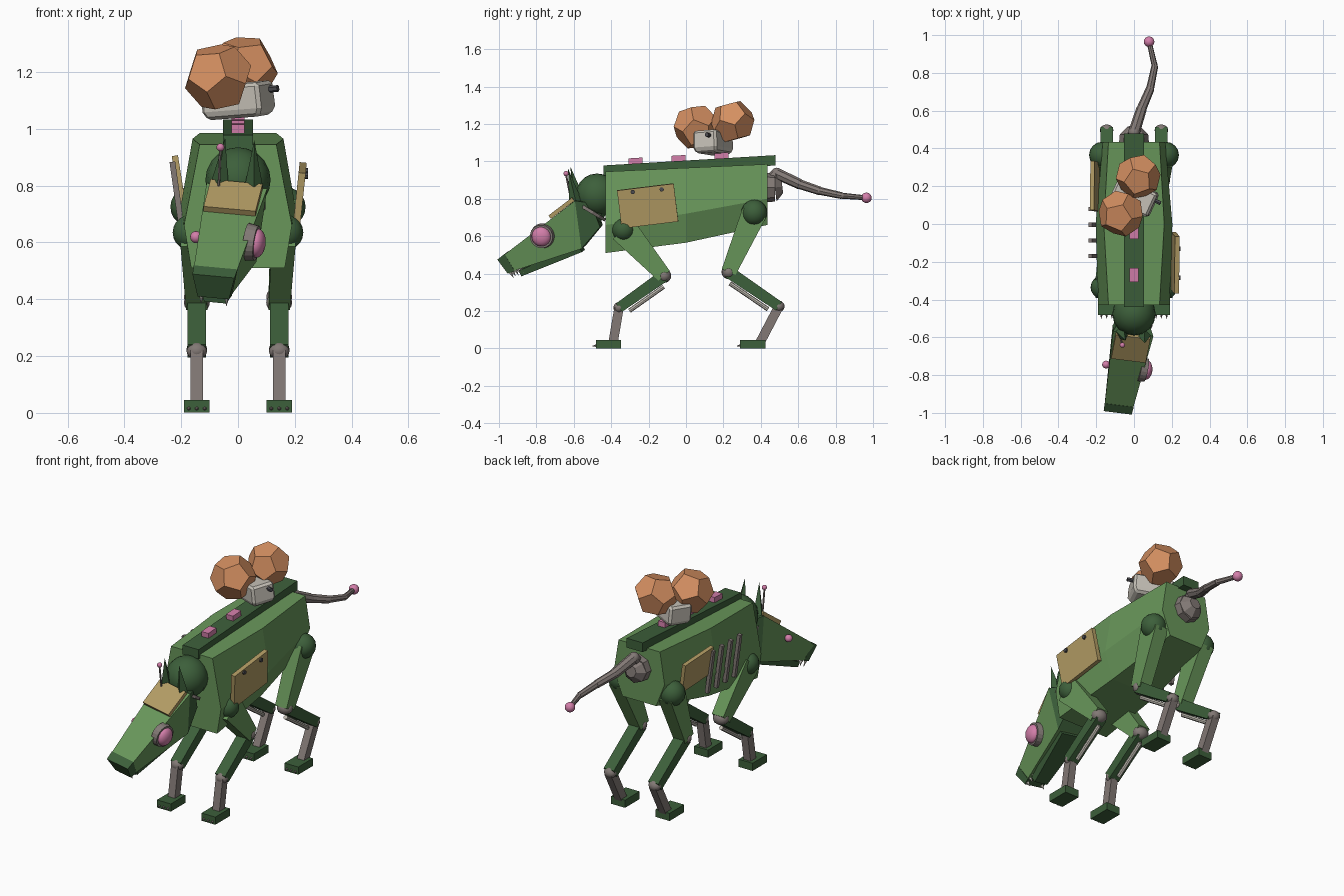
import bpy, bmesh, math
from mathutils import Matrix, Vector, Euler

if "Cube" in bpy.data.objects:
    bpy.data.objects.remove(bpy.data.objects["Cube"])

def material(name, rgb):
    m = bpy.data.materials.new(name)
    m.diffuse_color = (*rgb, 1)
    m.use_nodes = True
    m.node_tree.nodes["Principled BSDF"].inputs["Base Color"].default_value = m.diffuse_color
    return m

GREEN = material("leaf green", (.138, .305, .102))
DARK = material("dark green", (.046, .115, .043))
TAN = material("tan", (.445, .328, .127))
ORANGE = material("copper orange", (.66, .275, .12))
PINK = material("pink", (.65, .21, .40))
GREY = material("warm grey", (.223, .190, .178))
PALE = material("pale grey", (.56, .53, .47))
STEEL = material("dark steel", (.07, .07, .08))
I = Matrix.Identity(4)

def finish(name, bm, mats, matrix=I, smooth=False):
    bm.transform(matrix)
    bmesh.ops.recalc_face_normals(bm, faces=bm.faces)
    me = bpy.data.meshes.new(name)
    bm.to_mesh(me)
    bm.free()
    for m in (mats if isinstance(mats, list) else [mats]):
        me.materials.append(m)
    if smooth:
        me.shade_smooth()
    ob = bpy.data.objects.new(name, me)
    bpy.context.collection.objects.link(ob)
    return ob

def loft(name, rings, mats, matrix=I, dark_ends=()):
    """Skin equal-length rings; caps listed in dark_ends use material 1."""
    bm = bmesh.new()
    vs = [[bm.verts.new(p) for p in r] for r in rings]
    n = len(rings[0])
    for a, b in zip(vs, vs[1:]):
        for i in range(n):
            bm.faces.new((a[i], a[(i + 1) % n], b[(i + 1) % n], b[i]))
    caps = [bm.faces.new(vs[0]), bm.faces.new(vs[-1])]
    for i in dark_ends:
        caps[i].material_index = 1
    return finish(name, bm, mats, matrix)

def box(name, loc, size, mat, rot=(0, 0, 0), matrix=I):
    bm = bmesh.new()
    bmesh.ops.create_cube(bm, size=1)
    t = Matrix.LocRotScale(Vector(loc), Euler([math.radians(a) for a in rot]), Vector(size))
    return finish(name, bm, mat, matrix @ t)

def ball(name, loc, r, mat, matrix=I, scale=(1, 1, 1)):
    bm = bmesh.new()
    bmesh.ops.create_uvsphere(bm, u_segments=16, v_segments=10, radius=r)
    t = Matrix.LocRotScale(Vector(loc), None, Vector(scale))
    return finish(name, bm, mat, matrix @ t, True)

def rod(name, p, q, r1, r2, mat, sides=8, matrix=I):
    p, q = Vector(p), Vector(q)
    bm = bmesh.new()
    bmesh.ops.create_cone(bm, cap_ends=True, segments=sides, radius1=r1, radius2=r2, depth=(q - p).length)
    t = Matrix.Translation((p + q) / 2) @ (q - p).to_track_quat('Z', 'Y').to_matrix().to_4x4()
    return finish(name, bm, mat, matrix @ t)

def limb(name, p, q, w1, d1, w2, d2, mat):
    """Tapered box between two joints, w across x and d across the limb."""
    p, q = Vector(p), Vector(q)
    side = (q - p).cross(Vector((1, 0, 0))).normalized()
    def ring(c, w, d):
        return [c + Vector((sx * w / 2, 0, 0)) + side * (sy * d / 2)
                for sx, sy in ((-1, -1), (1, -1), (1, 1), (-1, 1))]
    return loft(name, [ring(p, w1, d1), ring(q, w2, d2)], mat)

# Body: six-sided sections (y, top z, top half, mid z, mid half, bottom z, bottom half)
def body_ring(y, tz, tw, mz, mw, bz, bw):
    return [(-tw, y, tz), (tw, y, tz), (mw, y, mz), (bw, y, bz), (-bw, y, bz), (-mw, y, mz)]
loft("body", [body_ring(-.43, .945, .135, .66, .19, .51, .165),
              body_ring(0, .965, .16, .72, .203, .565, .15),
              body_ring(.435, .985, .135, .80, .165, .66, .11)], GREEN)
loft("spine_beam", [[(-.052, y, z - .055), (.052, y, z - .055), (.052, y, z), (-.052, y, z)]
                    for y, z in ((-.44, .978), (.478, 1.033))], DARK)
for i, y in enumerate((-.27, -.04, .19)):
    box(f"spine_light_{i}", (0, y, 1.003 + .06 * (y + .27)), (.045, .075, .03), PINK, (3.4, 0, 0))

# Side plates and vents
box("right_plate", (.217, -.205, .762), (.025, .305, .205), TAN, (7, 6, 0))
for y, z in ((-.285, .836), (-.13, .85)):
    rod("plate_bolt", (.225, y, z), (.247, y, z), .012, .012, STEEL)
box("left_plate", (-.208, .2, .815), (.022, .26, .17), TAN, (-3, -9, 0))
for i in range(4):
    box(f"vent_{i}", (-.213, -.17 + .083 * i, .755), (.02, .022, .26), GREY, (0, -8, 0))

# Legs: joints in (y, z), mirrored left and right
LEGS = {"front": ((-.335, .635), .062, (-.117, .388), (-.358, .218), (-.39, .03), -.415, .15),
        "rear": ((.365, .725), .07, (.228, .408), (.497, .225), (.395, .03), .357, .135)}
for part, (hip, hr, knee, ankle, heel, foot, depth) in LEGS.items():
    for side, s in (("left", -1), ("right", 1)):
        n, x = f"{part}_{side}_", .145 * s
        ball(n + "hip", (.168 * s, *hip), hr, DARK)
        limb(n + "thigh", (.16 * s, *hip), (x, *knee), .085, depth, .075, .08, GREEN)
        ball(n + "knee", (x, *knee), .038, GREY, scale=(1.2, 1, 1))
        limb(n + "shin", (x, *knee), (x, *ankle), .066, .065, .066, .055, DARK)
        ball(n + "ankle", (x, *ankle), .03, GREY, scale=(1.2, 1, 1))
        a, b = Vector((x, *knee)), Vector((x, *ankle))
        drop = (b - a).cross(Vector((1, 0, 0))).normalized() * .046
        drop = drop if drop.z < 0 else -drop
        rod(n + "piston", a.lerp(b, .12) + drop, a.lerp(b, .88) + drop, .012, .012, PALE)
        limb(n + "lower_shin", (x, *ankle), (x, *heel), .045, .05, .045, .05, GREY)
        box(n + "foot", (x, foot, .023), (.09, .135, .045), DARK)
        for k in (-1, 0, 1):
            c = x + .028 * k
            rod(n + "claw", (c, foot - .06, .016), (c, foot - .088, .012), .009, 0, GREY, 6)

# Neck
ball("neck_ball", (0, -.475, .82), .115, DARK)
rod("neck", (0, -.45, .83), (-.01, -.56, .67), .085, .08, DARK, 10)
rod("neck_ring", (0, -.513, .745), (0, -.522, .73), .1, .1, GREY, 14)

# Head in its own turned frame
R = [math.radians(a) for a in (28, 6, -10)]
HEAD = (Matrix.Translation((-.005, -.5, .68)) @ Matrix.Rotation(R[2], 4, 'Z')
        @ Matrix.Rotation(R[0], 4, 'X') @ Matrix.Rotation(R[1], 4, 'Y'))
def head_ring(ty, tz, tw, by, bz, bw):
    return [(-tw, ty, tz), (tw, ty, tz), (bw, by, bz), (-bw, by, bz)]
back = head_ring(-.014, .143, .108, -.11, -.10, .09)
loft("head", [back, head_ring(-.533, .062, .074, -.524, -.027, .056)], [GREEN, DARK], HEAD, (0, 1))
loft("head_back", [back, head_ring(.05, .09, .07, .03, -.045, .06)], DARK, HEAD)
loft("nose", [head_ring(-.49, .071, .078, -.49, -.036, .06),
              head_ring(-.54, .063, .075, -.53, -.03, .056)], DARK, HEAD)
loft("jaw", [head_ring(-.12, -.07, .075, -.12, -.117, .065),
             head_ring(-.47, -.045, .05, -.475, -.078, .04)], DARK, HEAD)
for s in (-1, 1):
    for k in range(3):
        y = -.515 + .03 * k
        rod("tooth", (.045 * s, y, -.03), (.045 * s, y, -.068), .01, 0, PALE, 5, HEAD)
    rod("ear", (.062 * s, -.025, .12), (.052 * s, .028, .31), .038, 0, DARK, 4, HEAD)
box("brow_plate", (0, -.10, .142), (.185, .16, .022), TAN, (8.9, 0, 0), HEAD)
rod("antenna", (-.058, -.06, .14), (-.062, -.015, .285), .005, .005, GREY, 6, HEAD)
ball("antenna_tip", (-.062, -.012, .29), .014, PINK, HEAD)

# Large right eye, small left eye
rod("eye_ring", (.075, -.263, .06), (.112, -.266, .06), .067, .062, GREY, 20, HEAD)
ball("right_eye", (.112, -.266, .06), .052, PINK, HEAD, (.6, 1, 1))
ball("left_eye", (-.105, -.263, .06), .021, PINK, HEAD)

# Tail
rod("tail_mount", (0, .42, .86), (0, .475, .86), .08, .075, GREY, 8)
rod("tail_mount_tip", (0, .475, .86), (0, .515, .865), .075, .035, GREY, 8)
tail = [(0, .485, .935), (.04, .61, .877), (.085, .715, .842), (.11, .835, .816), (.08, .965, .805)]
for i, (p, q) in enumerate(zip(tail, tail[1:])):
    r = .031 - .005 * i
    rod(f"tail_{i}", p, q, r, r - .003, GREY, 8)
    ball(f"tail_joint_{i}", p, r, GREY)
rod("tail_root", (0, .44, .88), tail[0], .035, .031, GREY, 8)
ball("tail_tip", tail[-1], .028, PINK)

# Rider: bevelled pale case with two copper dodecahedra
def case_ring(z, w, d):
    return [(-w, -d, z), (w, -d, z), (w, d, z), (-w, d, z)]
CASE = Matrix.LocRotScale(Vector((0, .145, 1.1)), Euler((math.radians(4), math.radians(-4), math.radians(-25))), None)
case = loft("case", [case_ring(-.06, .1, .06), case_ring(-.03, .115, .07), case_ring(.06, .112, .068)], PALE, CASE)
bev = case.modifiers.new("soft_edges", 'BEVEL')
bev.width, bev.segments = .012, 1
rod("case_peg", (.1, .03, .03), (.145, .03, .03), .012, .012, STEEL, 6, CASE)

def dodecahedron(name, loc, r, rot):
    g = (1 + 5 ** .5) / 2
    pts = [(x, y, z) for x in (-1, 1) for y in (-1, 1) for z in (-1, 1)]
    for a in (-1 / g, 1 / g):
        for b in (-g, g):
            pts += [(0, a, b), (a, b, 0), (b, 0, a)]
    bm = bmesh.new()
    for p in pts:
        bm.verts.new(Vector(p).normalized() * r)
    bmesh.ops.convex_hull(bm, input=bm.verts[:])
    bmesh.ops.dissolve_limit(bm, angle_limit=.05, verts=bm.verts[:], edges=bm.edges[:])
    finish(name, bm, ORANGE, Matrix.LocRotScale(Vector(loc), Euler(rot), None))

dodecahedron("rear_pod", (.022, .25, 1.213), .12, (.3, .5, .2))
dodecahedron("front_pod", (-.07, .055, 1.183), .124, (.1, .3, .6))
